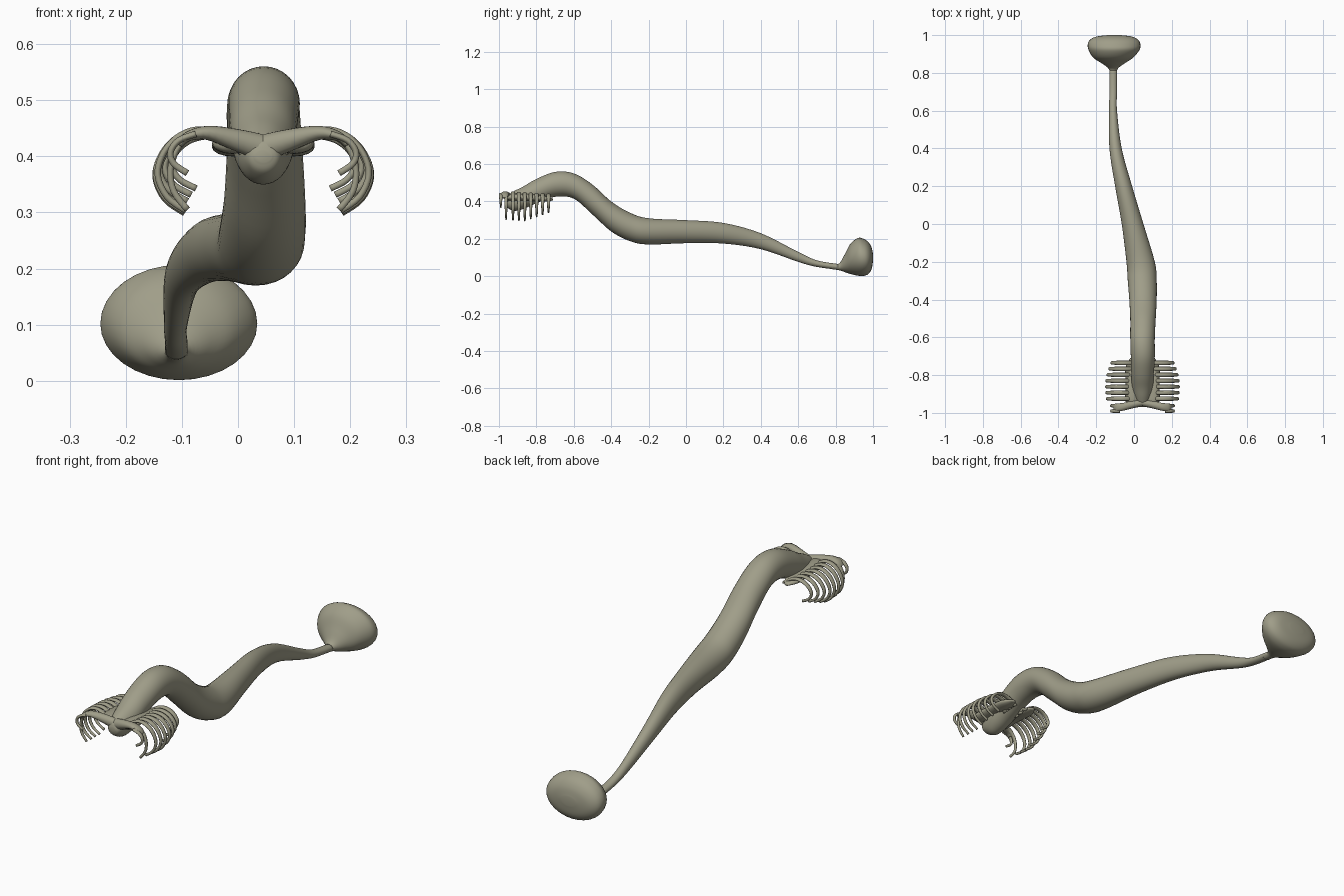
import bpy, bmesh, math
from mathutils import Vector

cube = bpy.data.objects.get("Cube")
if cube:
    bpy.data.objects.remove(cube)

skin = bpy.data.materials.new("olive_grey_skin")
skin.use_nodes = True
colour = (0.35, 0.34, 0.25, 1)
skin.diffuse_color = colour
skin.node_tree.nodes["Principled BSDF"].inputs["Base Color"].default_value = colour

HEAD_X = 0.045


def smooth_rows(rows, steps):
    """Catmull-Rom interpolation through rows of numbers."""
    rows = [Vector(r) for r in rows]
    out = []
    for i in range(len(rows) - 1):
        a, b = rows[max(i - 1, 0)], rows[i]
        c, d = rows[i + 1], rows[min(i + 2, len(rows) - 1)]
        for k in range(steps):
            t = k / steps
            out.append(b + (c - a) * (t / 2)
                       + (a * 2 - b * 5 + c * 4 - d) * (t * t / 2)
                       + (b * 3 - a - c * 3 + d) * (t ** 3 / 2))
    return out + [rows[-1]]


def loft(name, rings):
    """Closed tube through a list of equal-sized rings."""
    bm = bmesh.new()
    loops = [[bm.verts.new(p) for p in ring] for ring in rings]
    n = len(loops[0])
    for a, b in zip(loops, loops[1:]):
        for i in range(n):
            j = (i + 1) % n
            bm.faces.new((a[i], a[j], b[j], b[i]))
    bm.faces.new(loops[0])
    bm.faces.new(loops[-1])
    bmesh.ops.recalc_face_normals(bm, faces=bm.faces)
    for f in bm.faces:
        f.smooth = True
    mesh = bpy.data.meshes.new(name)
    bm.to_mesh(mesh)
    bm.free()
    mesh.materials.append(skin)
    obj = bpy.data.objects.new(name, mesh)
    bpy.context.collection.objects.link(obj)
    return obj


def ellipse(centre, u, v, n):
    turn = [2 * math.pi * i / n for i in range(n)]
    return [centre + u * math.cos(a) + v * math.sin(a) for a in turn]


def upright_loft(name, rows, steps, n):
    """Rows give y, left x, right x, bottom z, top z in hundredths."""
    rings = []
    for y, xa, xb, za, zb in smooth_rows(rows, steps):
        centre = Vector(((xa + xb) / 2, y, (za + zb) / 2)) / 100
        rings.append(ellipse(centre, Vector(((xb - xa) / 200, 0, 0)),
                             Vector((0, 0, (zb - za) / 200)), n))
    return loft(name, rings)


def strap(name, path, steps=4, n=10):
    """Flat strap; path rows are x, y, z, half width, half thickness."""
    rows = smooth_rows(path, steps)
    rings = []
    for i, (x, y, z, w, t) in enumerate(rows):
        ahead, behind = rows[min(i + 1, len(rows) - 1)], rows[max(i - 1, 0)]
        tangent = (Vector(ahead[:3]) - Vector(behind[:3])).normalized()
        across = Vector((0, 1, 0))
        across = (across - tangent * across.dot(tangent)).normalized()
        rings.append(ellipse(Vector((x, y, z)), across * w,
                             tangent.cross(across) * t, n))
    return loft(name, rings)


# Head, long winding body and thin stalk
upright_loft("body", [
    (-97, 3, 6, 39, 41), (-96, 1.5, 7.5, 37, 43), (-92, 0, 9, 35, 45.5),
    (-87, -1, 10, 36, 48), (-80, -1.5, 10.5, 39, 52), (-70, -1.7, 11, 42.5, 55.8),
    (-60, -2, 11, 41.5, 55), (-50, -2, 11.5, 33, 49), (-40, -2.5, 12, 24, 40),
    (-30, -3.3, 12, 18.8, 34), (-20, -4, 11, 17, 31), (0, -6.5, 5, 17.7, 30),
    (20, -10, -1, 17.5, 28.5), (40, -13, -6.5, 14.5, 23), (60, -13.2, -9, 7.7, 13),
    (70, -13, -9, 5, 8.5), (82, -13, -9, 3.4, 6.5)], 5, 32)

# Swollen bulb at the tail end
upright_loft("tail_bulb", [
    (78, -12.8, -9.2, 3.8, 6.2), (82, -13.3, -8.7, 3.2, 7), (85, -17, -5, 2.2, 12),
    (88, -21.5, -0.5, 1.2, 17.5), (92, -24, 2.8, 0.3, 20.5), (95, -24.5, 3.4, 0.2, 20),
    (97.5, -23.3, 2.2, 1.2, 18.3), (99.2, -20, -1, 3.8, 15.5),
    (100, -14, -7, 8, 12)], 5, 32)

# Hanging rib: distance from the head centre and height above the tip
RIB = [(0.03, 0.10), (0.07, 0.135), (0.11, 0.15), (0.15, 0.14), (0.18, 0.11),
       (0.192, 0.07), (0.175, 0.03), (0.14, 0.005)]

for side, label in ((1, "left"), (-1, "right")):
    # Collar that joins the ribs to the head
    edges = [HEAD_X + side * d for d in (0.02, 0.09)]
    xa, xb = [100 * e for e in sorted(edges)]
    mid = (xa + xb) / 2
    upright_loft(label + "_collar", [
        (-96, mid - 1, mid + 1, 41.5, 42.5), (-94, xa, xb, 40.5, 44),
        (-85, xa, xb, 40.5, 44), (-76, xa, xb, 40, 43),
        (-71, mid - 1, mid + 1, 40.5, 41.5)], 4, 16)

    # Comb of ribs, shorter towards the back
    for i in range(7):
        t = i / 6
        y = -0.925 + 0.19 * t
        reach = 1 - 0.36 * max(0, t - 0.45) ** 1.5 - 0.1 * max(0, 0.2 - t)
        drop = 1 - 0.55 * max(0, t - 0.35)
        top = 0.448 - 0.012 * t
        path = []
        for k, (d, h) in enumerate(RIB):
            taper = 1 - 0.6 * max(0, k - 3) / 4
            path.append((HEAD_X + side * d * reach, y,
                         top - (0.15 - h) * drop, 0.0115 * taper, 0.006))
        strap(f"{label}_rib_{i + 1}", path)

    # Broad front arm that splits into two hooked tips
    strap(label + "_front_arm", [
        (HEAD_X + side * d, y, z, w, h) for d, y, z, w, h in (
            (0, -0.945, 0.415, 0.02, 0.025), (0.05, -0.955, 0.43, 0.02, 0.02),
            (0.1, -0.967, 0.442, 0.02, 0.013), (0.135, -0.972, 0.435, 0.022, 0.009),
            (0.15, -0.973, 0.42, 0.02, 0.006))])
    for j, (y, low) in enumerate(((-0.99, 0.37), (-0.962, 0.305))):
        strap(f"{label}_hook_{j + 1}", [
            (HEAD_X + side * d, y, low + (0.44 - low) * f, w, 0.006)
            for d, f, w in ((0.12, 1, 0.01), (0.15, 0.84, 0.01),
                            (0.165, 0.55, 0.008), (0.16, 0.25, 0.006),
                            (0.135, 0, 0.004))])
